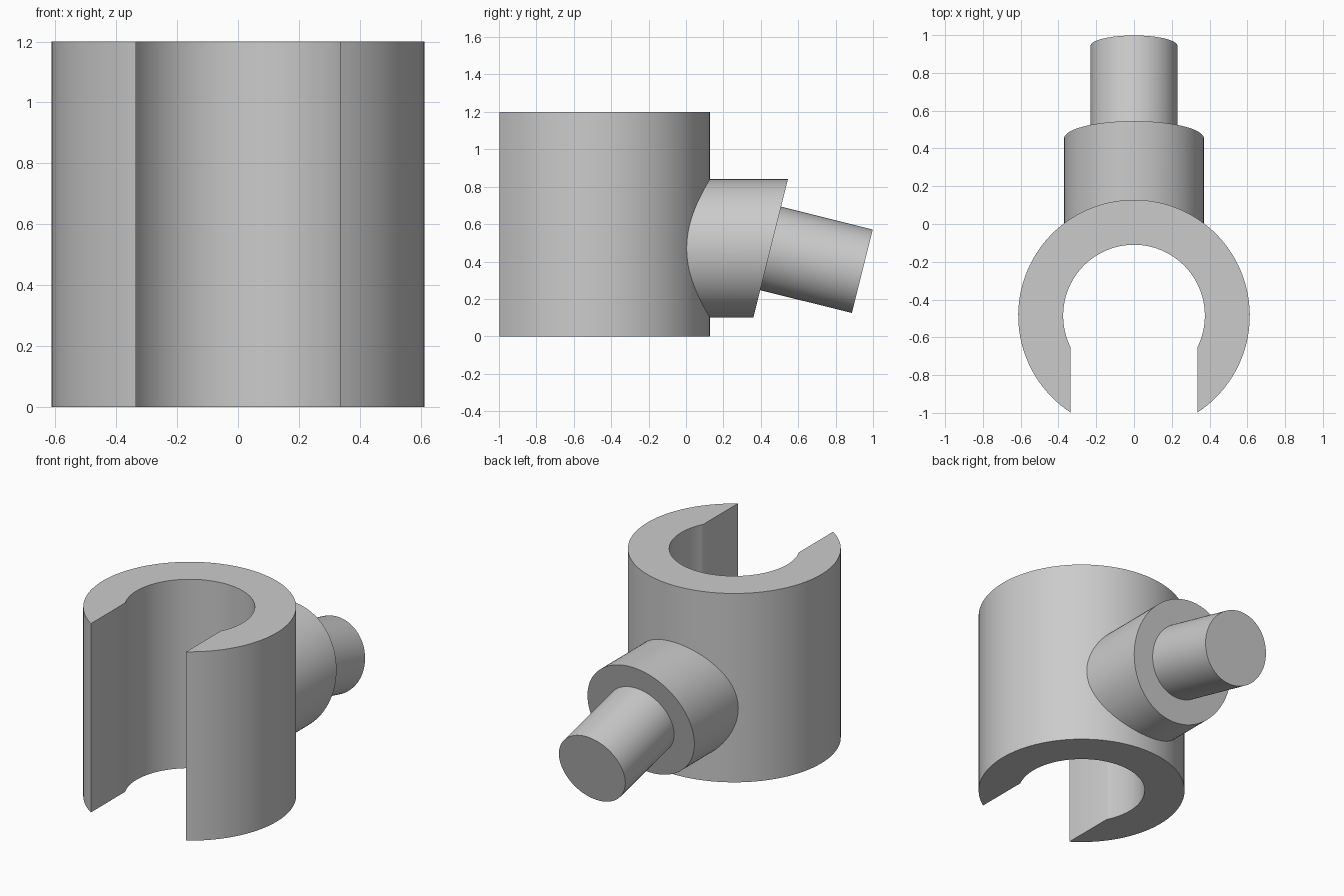
import bpy, bmesh
from math import sin, cos, asin, pi, radians, tan
from mathutils import Matrix, Vector

cube = bpy.data.objects.get("Cube")
if cube:
    bpy.data.objects.remove(cube, do_unlink=True)

grey = bpy.data.materials.new("plain grey")
grey.use_nodes = True
colour = (0.6, 0.6, 0.6, 1)
grey.diffuse_color = colour
grey.node_tree.nodes["Principled BSDF"].inputs["Base Color"].default_value = colour

SIDES = 96
TILT = radians(14)
BOSS_Z = 0.47
BOSS_END = 0.4525


def finish(name, bm):
    bmesh.ops.recalc_face_normals(bm, faces=bm.faces)
    mesh = bpy.data.meshes.new(name)
    bm.to_mesh(mesh)
    bm.free()
    mesh.materials.append(grey)
    obj = bpy.data.objects.new(name, mesh)
    bpy.context.collection.objects.link(obj)
    bpy.ops.object.select_all(action='DESELECT')
    obj.select_set(True)
    bpy.context.view_layer.objects.active = obj
    bpy.ops.object.shade_smooth_by_angle(angle=radians(30))
    return obj


def cylinder(radius, start, end):
    """Cylinder along +y from start to end."""
    bm = bmesh.new()
    bmesh.ops.create_cone(bm, cap_ends=True, segments=SIDES, radius1=radius,
                          radius2=radius, depth=end - start)
    bmesh.ops.rotate(bm, verts=bm.verts, matrix=Matrix.Rotation(-pi / 2, 3, 'X'))
    bmesh.ops.translate(bm, verts=bm.verts, vec=(0, (start + end) / 2, 0))
    return bm


# Open clip: C-shaped profile with a parallel-sided slot at the front
def clip(outer, inner, half_slot, centre_y, height):
    def arc(radius):
        first = -pi / 2 + asin(half_slot / radius)
        span = pi - 2 * first
        return [(radius * cos(first + span * i / SIDES),
                 centre_y + radius * sin(first + span * i / SIDES))
                for i in range(SIDES + 1)]

    bm = bmesh.new()
    outline = arc(outer) + arc(inner)[::-1]
    face = bm.faces.new([bm.verts.new((x, y, 0)) for x, y in outline])
    top = bmesh.ops.extrude_face_region(bm, geom=[face], use_keep_orig=True)
    raised = [v for v in top["geom"] if isinstance(v, bmesh.types.BMVert)]
    bmesh.ops.translate(bm, verts=raised, vec=(0, 0, height))
    return finish("clip_ring", bm)


clip(0.613, 0.375, 0.335, -0.485, 1.2)

# Boss: rooted in the ring wall, with a slanted outer end
bm = cylinder(0.37, -0.04, BOSS_END)
for v in bm.verts:
    if v.co.y > 0.2:
        v.co.y += v.co.z * tan(TILT)
bmesh.ops.translate(bm, verts=bm.verts, vec=(0, 0, BOSS_Z))
finish("boss", bm)

# Pin: square to the slanted end, pointing slightly down
bm = cylinder(0.23, -0.05, 0.505)
bmesh.ops.rotate(bm, verts=bm.verts, matrix=Matrix.Rotation(-TILT, 3, 'X'))
bmesh.ops.translate(bm, verts=bm.verts, vec=Vector((0, BOSS_END, BOSS_Z)))
finish("pin", bm)
